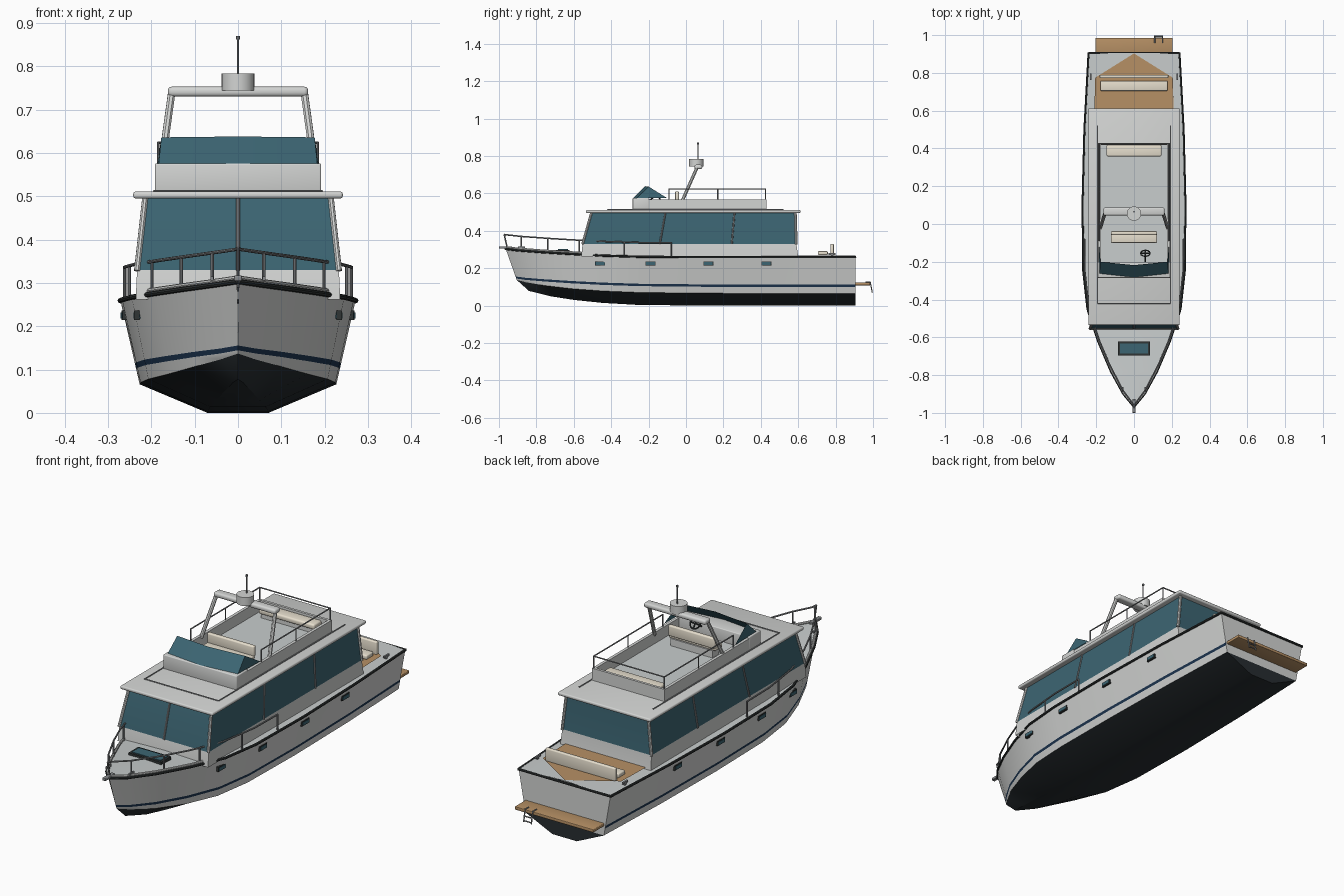
import bpy, bmesh, math
from mathutils import Vector, Matrix

cube = bpy.data.objects.get("Cube")
if cube:
    bpy.data.objects.remove(cube, do_unlink=True)
made = []


def colour(name, r, g, b):
    m = bpy.data.materials.new(name)
    m.use_nodes = True
    m.diffuse_color = (r, g, b, 1)
    m.node_tree.nodes["Principled BSDF"].inputs["Base Color"].default_value = (r, g, b, 1)
    return m


WHITE = colour("hull_white", .65, .66, .65)
DECK = colour("deck_grey", .58, .61, .61)
BOTTOM = colour("bottom_paint", .02, .026, .03)
NAVY = colour("navy_stripe", .012, .035, .08)
GLASS = colour("tinted_glass", .045, .13, .17)
TEAK = colour("teak", .47, .28, .13)
CREAM = colour("cream_cushion", .8, .74, .62)
STEEL = colour("steel", .24, .25, .26)
RUBBER = colour("dark_rubber", .03, .035, .035)


def finish(name, bm, *mats):
    bmesh.ops.recalc_face_normals(bm, faces=bm.faces)
    me = bpy.data.meshes.new(name)
    bm.to_mesh(me)
    bm.free()
    for m in mats:
        me.materials.append(m)
    ob = bpy.data.objects.new(name, me)
    bpy.context.scene.collection.objects.link(ob)
    made.append(ob)
    return ob


def box(name, x, y, z, mat, bevel=0):
    """Box from (low, high) ranges."""
    bm = bmesh.new()
    bmesh.ops.create_cube(bm, size=1)
    for v in bm.verts:
        for i, (lo, hi) in enumerate((x, y, z)):
            v.co[i] = lo if v.co[i] < 0 else hi
    if bevel:
        bmesh.ops.bevel(bm, geom=bm.edges[:], offset=bevel, segments=3, profile=.5, affect='EDGES')
    return finish(name, bm, mat)


def rods(name, paths, r, mat, sides=8):
    """Round bars along one or more point paths."""
    bm = bmesh.new()
    for path in paths:
        for a, b in zip(path, path[1:]):
            a, b = Vector(a), Vector(b)
            d = b - a
            m = Matrix.Translation((a + b) / 2) @ d.to_track_quat('Z', 'Y').to_matrix().to_4x4()
            bmesh.ops.create_cone(bm, cap_ends=True, segments=sides, radius1=r, radius2=r,
                                  depth=d.length + r * .6, matrix=m)
    return finish(name, bm, mat)


def both(path):
    return [path, [(-x, y, z) for x, y, z in path]]


def sheet(name, points, faces, mat):
    bm = bmesh.new()
    vs = [bm.verts.new(p) for p in points]
    for f in faces:
        bm.faces.new([vs[i] for i in f])
    return finish(name, bm, mat)


# Hull stations: y, keel z, chine x, chine z, sheer x, sheer z
stations = [(.905, 0, .205, .065, .24, .262), (.5, 0, .22, .065, .262, .262),
            (.1, 0, .227, .066, .272, .262), (-.25, .003, .225, .07, .268, .264),
            (-.45, .014, .207, .078, .246, .27), (-.62, .03, .16, .09, .19, .279),
            (-.78, .05, .1, .107, .122, .289), (-.9, .07, .038, .124, .056, .298),
            (-.965, .078, 0, .137, .002, .306)]


def station(y):
    for a, b in zip(stations, stations[1:]):
        if a[0] >= y >= b[0]:
            t = (a[0] - y) / (a[0] - b[0])
            return [p + (q - p) * t for p, q in zip(a, b)]
    return stations[-1]


def sheer(y, inset=0, up=0):
    s = station(y)
    return (max(s[4] - inset, 0), y, s[5] + up)


def ring(s):
    """Section from the right sheer under the keel to the left sheer."""
    y, kz, cx, cz, sx, sz = s
    b = (max(-y, 0) / .965) ** 4
    half = [(0, y + .125 * b, kz), (cx * .31, y + .125 * b, kz)]
    for t in (0, .175 - .13 * b, .24 - .13 * b, 1):
        half.append((cx + (sx - cx) * t, y + .06 * b * (1 - t), cz + (sz - cz) * t))
    return [(-p[0], p[1], p[2]) for p in half[:0:-1]] + half


bm = bmesh.new()
rows = [[bm.verts.new(p) for p in ring(s)] for s in stations]
n = len(rows[0])
bands = [0, 2, 0, 1, 1]          # sheer to keel: white, navy, white, bottom
for a, b in zip(rows, rows[1:]):
    for i in range(n - 1):
        f = bm.faces.new((a[i], a[i + 1], b[i + 1], b[i]))
        f.material_index = bands[min(i, n - 2 - i)]
stern = rows[0]
for i in range(n // 2):
    loop = [stern[i], stern[i + 1], stern[n - 2 - i], stern[n - 1 - i]]
    f = bm.faces.new(list(dict.fromkeys(loop))) if i < n // 2 - 1 else None
    if f:
        f.material_index = 1 if i >= 3 else 0
bmesh.ops.remove_doubles(bm, verts=bm.verts, dist=.0005)
finish("hull", bm, WHITE, BOTTOM, NAVY)

# Deck with a slight crown
pts, faces = [], []
for s in stations:
    pts += [(-s[4], s[0], s[5]), (0, s[0], s[5] + .006), (s[4], s[0], s[5])]
for i in range(0, len(pts) - 3, 3):
    faces += [(i, i + 1, i + 4, i + 3), (i + 1, i + 2, i + 5, i + 4)]
sheet("deck", pts, faces, DECK)

# Rub rail around the sheer, toe rail at the bow
ys = [s[0] for s in stations]
rods("rub_rail", both([sheer(y, 0, -.003) for y in ys]) +
     [[(-.24, .905, .259), (.24, .905, .259)]], .006, RUBBER)
rods("toe_rail", both([sheer(y, .006, .006) for y in (-.56, -.62, -.78, -.9, -.96)]), .006, WHITE)

# Portholes
for y in (-.46, -.19, .12, .43):
    s = station(y)
    t = (.225 - s[3]) / (s[5] - s[3])
    x = s[2] + (s[4] - s[2]) * t
    for k in (-1, 1):
        for name, w, mat in (("porthole_frame", 0, RUBBER), ("porthole_glass", .004, GLASS)):
            out = .006 + w / 2
            box(name, (k * x - out, k * x + out), (y - .027 + w, y + .027 - w),
                (.214 + w, .236 - w), mat)

# Cabin: solid base with a glazed band above (z, half width, front y, back y)
levels = [(.262, .236, -.56, .6), (.33, .233, -.553, .59), (.5, .214, -.505, .585)]
bm = bmesh.new()
loops = [[bm.verts.new(p) for p in ((-w, f, z), (w, f, z), (w, b, z), (-w, b, z))]
         for z, w, f, b in levels]
for k, (lo, hi) in enumerate(zip(loops, loops[1:])):
    for i in range(4):
        j = (i + 1) % 4
        bm.faces.new((lo[i], lo[j], hi[j], hi[i])).material_index = k
finish("cabin", bm, WHITE, GLASS)
(z0, w0, f0, b0), (z1, w1, f1, b1) = levels[1:]
rods("corner_pillars", both([(w0, f0, z0), (w1, f1, z1)]) + both([(w0, b0, z0), (w1, b1, z1)]),
     .007, WHITE)
rods("window_bars", both([(w0, -.14, z0), (w1, -.11, z1)]) + both([(w0, .245, z0), (w1, .26, z1)]) +
     [[(0, f0, z0), (0, f1, z1)]], .005, STEEL)
box("cabin_roof", (-.242, .242), (-.535, .612), (.495, .511), WHITE, .006)
rods("roof_grab_rails", both([(.193, -.42, .512), (.193, .52, .512)]) +
     [[(-.193, -.42, .512), (.193, -.42, .512)]], .003, STEEL)

# Flybridge well
for k in (-1, 1):
    box("flybridge_side", sorted((k * .19, k * .176)), (-.28, .43), (.508, .568), WHITE)
box("flybridge_front", (-.192, .192), (-.285, -.2), (.508, .576), WHITE, .004)
box("flybridge_back", (-.19, .19), (.418, .43), (.508, .568), WHITE)
box("flybridge_floor", (-.18, .18), (-.21, .42), (.508, .516), DECK)

# Flybridge windscreen with swept wings
sheet("windscreen", [(0, -.282, .576), (0, -.218, .638),
                     (.183, -.262, .576), (.177, -.2, .636), (.186, -.1, .574),
                     (-.183, -.262, .576), (-.177, -.2, .636), (-.186, -.1, .574)],
      [(0, 2, 3, 1), (2, 4, 3), (0, 1, 6, 5), (5, 6, 7)], GLASS)

# Helm wheel and flybridge seats
bm = bmesh.new()
tilt = Matrix.Translation((.06, -.155, .59)) @ Matrix.Rotation(math.radians(-50), 4, 'X')
spokes = [tilt @ Vector((.025 * math.cos(a), .025 * math.sin(a), 0))
          for a in [i * math.pi / 6 for i in range(13)]]
bm.free()
rods("steering_wheel", [spokes, [spokes[0], spokes[6]], [spokes[3], spokes[9]],
                        [(.06, -.155, .59), (.06, -.2, .56)]], .0035, RUBBER)
box("helm_seat_base", (-.11, .11), (-.09, -.04), (.514, .55), WHITE)
box("helm_seat", (-.122, .122), (-.1, -.045), (.548, .566), CREAM, .006)
box("helm_seat_back", (-.122, .122), (-.058, -.038), (.56, .61), CREAM, .006)
box("rear_seat_base", (-.135, .135), (.365, .415), (.514, .535), WHITE)
box("rear_seat", (-.146, .146), (.358, .418), (.535, .56), CREAM, .008)

# Flybridge guard rail
rods("flybridge_rail", [[(.184, -.09, .565), (.184, -.09, .624), (.184, .425, .624),
                         (-.184, .425, .624), (-.184, -.09, .624), (-.184, -.09, .565)]] +
     both([(.184, .425, .565), (.184, .425, .624)]) +
     both([(.184, .17, .565), (.184, .17, .624)]), .003, STEEL)

# Radar arch, dome and aerial
rods("arch_legs", both([(.178, -.02, .56), (.153, .06, .74)]), .009, WHITE)
box("arch_bar", (-.162, .162), (.045, .087), (.73, .753), WHITE, .009)
rods("radar_dome", [[(0, .055, .755), (0, .055, .772)]], .038, WHITE, 24)
rods("aerial", [[(0, .065, .775), (0, .065, .865)]], .0025, STEEL)
rods("aerial_tip", [[(0, .065, .863), (0, .065, .869)]], .005, STEEL)

# Bow rail with posts
posts = (-.08, -.33, -.57, -.74, -.88)
top = [sheer(y, .008, .073) for y in (-.08, -.25, -.45, -.57, -.62, -.74, -.88, -.95)]
top.append((0, -.972, .38))
rods("bow_rail", both(top), .004, STEEL)
rods("bow_rail_posts", [p for y in posts for p in both([sheer(y, .008), sheer(y, .008, .073)])] +
     [[(0, -.955, .305), (0, -.972, .38)]], .004, STEEL)

# Foredeck hatch, anchor roller and cleats
box("hatch_frame", (-.085, .085), (-.695, -.622), (.28, .298), RUBBER)
box("hatch_glass", (-.075, .075), (-.685, -.632), (.29, .301), GLASS)
box("anchor_roller", (-.009, .009), (-1, -.93), (.304, .317), STEEL, .003)
for x, y, z in ((.06, -.88, .3), (.228, .78, .265)):
    for k in (-1, 1):
        box("cleat", (k * x - .004, k * x + .004), (y - .018, y + .018), (z + .006, z + .015), STEEL)
        box("cleat_foot", (k * x - .003, k * x + .003), (y - .006, y + .006), (z - .012, z + .008), STEEL)

# Cockpit sole and bench
sheet("cockpit_sole", [(-.21, .6, .271), (.21, .6, .271), (.205, .775, .271), (0, .903, .271),
                       (-.205, .775, .271)], [(0, 1, 2, 3, 4)], TEAK)
box("cockpit_bench", (-.178, .178), (.705, .758), (.27, .291), CREAM, .006)
box("cockpit_bench_back", (-.182, .182), (.772, .79), (.268, .33), CREAM, .005)

# Swim platform and ladder
box("swim_platform", (-.205, .205), (.9, .985), (.108, .123), TEAK, .003)
rods("swim_ladder", [[(x, .96, .125), (x, .985, .125), (x, .996, .07)] for x in (.11, .15)] +
     [[(.11, y, z), (.15, y, z)] for y, z in ((.991, .095), (.995, .075))], .003, STEEL)

# Smooth shading with sharp edges kept
bpy.ops.object.select_all(action='DESELECT')
for ob in made:
    ob.select_set(True)
bpy.context.view_layer.objects.active = made[0]
bpy.ops.object.shade_smooth_by_angle(angle=math.radians(30))
